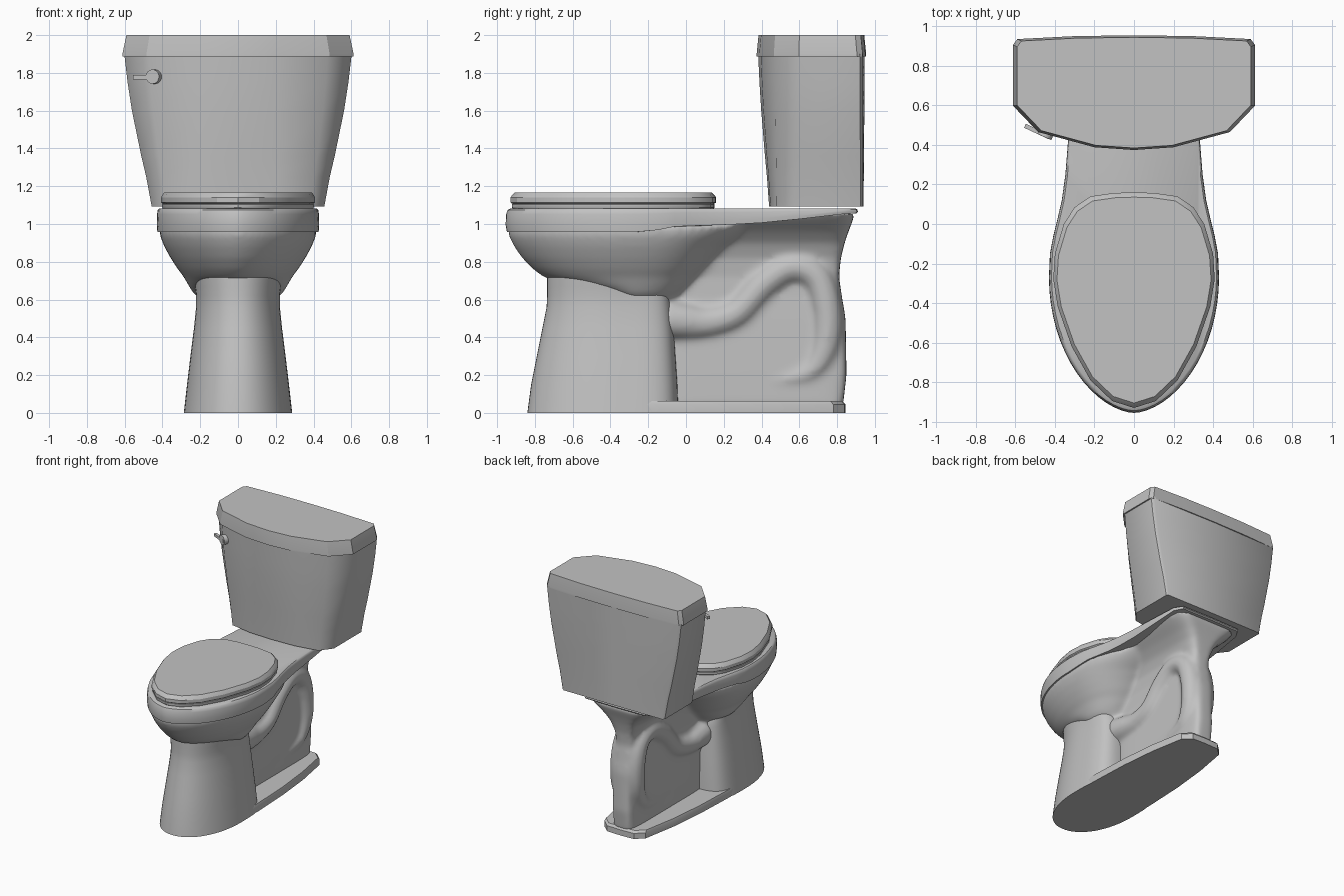
import bpy, bmesh, math
from mathutils import Vector, Matrix

cube = bpy.data.objects.get("Cube")
if cube:
    bpy.data.objects.remove(cube)

mat = bpy.data.materials.new("grey_porcelain")
mat.use_nodes = True
GREY = (0.54, 0.54, 0.54, 1)
mat.diffuse_color = GREY
mat.node_tree.nodes["Principled BSDF"].inputs["Base Color"].default_value = GREY


def add_loft(bm, rings):
    """Skin a list of equal-length closed rings and cap both ends."""
    rows = [[bm.verts.new(p) for p in ring] for ring in rings]
    n = len(rows[0])
    for a, b in zip(rows, rows[1:]):
        for i in range(n):
            j = (i + 1) % n
            bm.faces.new((a[i], a[j], b[j], b[i]))
    bm.faces.new(rows[0][::-1])
    bm.faces.new(rows[-1])


def finish(name, bm, angle=35):
    bmesh.ops.recalc_face_normals(bm, faces=bm.faces[:])
    me = bpy.data.meshes.new(name)
    bm.to_mesh(me)
    bm.free()
    me.materials.append(mat)
    me.polygons.foreach_set("use_smooth", [True] * len(me.polygons))
    me.set_sharp_from_angle(angle=math.radians(angle))
    ob = bpy.data.objects.new(name, me)
    bpy.context.scene.collection.objects.link(ob)
    return ob


def loft(name, rings, angle=35):
    bm = bmesh.new()
    add_loft(bm, rings)
    return finish(name, bm, angle)


def egg(z, hw, y0, y1, yc, pf=1.0, pb=1.0, n=64):
    """Egg outline: half width hw, front y0, back y1, widest at yc."""
    ring = []
    for i in range(n):
        t = 2 * math.pi * i / n
        s, c = math.sin(t), math.cos(t)
        p, yend = (pf, y0) if c > 0 else (pb, y1)
        x = hw * math.copysign(abs(s) ** p, s)
        ring.append(Vector((x, yc + (yend - yc) * abs(c) ** min(p, 1), z)))
    return ring


def mirrored(half):
    """Full outline from a half outline running front centre to back centre."""
    return list(half) + [(-x, y) for x, y in half[-2:0:-1]]


def spline(pts, steps=6):
    """Catmull-Rom samples through the points."""
    ps = [Vector(p) for p in pts]
    ps = [2 * ps[0] - ps[1]] + ps + [2 * ps[-1] - ps[-2]]
    out = []
    for a, b, c, d in zip(ps, ps[1:], ps[2:], ps[3:]):
        for k in range(steps):
            t = k / steps
            out.append(0.5 * (2 * b + (c - a) * t + (2 * a - 5 * b + 4 * c - d) * t * t
                              + (3 * b - a - 3 * c + d) * t ** 3))
    return out + [ps[-2]]


def scaled(outline, z, s, cy):
    return [Vector((p[0] * s, cy + (p[1] - cy) * s, z)) for p in outline]


# Bowl underside, rear column and trapway, fused into one smooth casting
bm = bmesh.new()
bowl = [(0.60, .20, -.34, -.05), (0.635, .238, -.46, -.02), (0.675, .262, -.63, .02),
        (0.72, .287, -.755, .06), (0.76, .318, -.81, .10), (0.82, .357, -.868, .155),
        (0.88, .39, -.91, .22), (0.94, .414, -.94, .31), (1.0, .415, -.94, .40)]
add_loft(bm, [egg(z, w, y0, y1, -.27, 1.15, .9) for z, w, y0, y1 in bowl])
column = [(0.03, .095, .83), (0.2, .095, .85), (0.5, .09, .845), (0.62, .085, .825),
          (0.72, .085, .81), (0.82, .10, .82), (0.9, .135, .84), (0.96, .19, .86),
          (1.01, .25, .88), (1.055, .30, .895)]
add_loft(bm, [egg(z, w, -.12, y, .35, .3, .3) for z, w, y in column])
path = spline([(-.12, .50, .11), (0, .485, .10), (.12, .48, .085), (.27, .53, .08),
               (.41, .68, .08), (.56, .77, .08), (.69, .72, .08), (.745, .55, .08),
               (.74, .36, .075), (.66, .22, .06), (.48, .17, .04), (.32, .16, .03)])
for side in (-1, 1):
    rings = []
    for i, (y, z, r) in enumerate(path):
        d = path[min(i + 1, len(path) - 1)] - path[max(i - 1, 0)]
        across = Vector((0, -d.y, d.x)).normalized()
        ctr = Vector((side * .06, y, z))
        rings.append([ctr + r * (math.cos(a) * across + Vector((math.sin(a), 0, 0)))
                      for a in (2 * math.pi * k / 16 for k in range(16))])
    add_loft(bm, rings)
body = finish("bowl_and_trapway", bm)
rm = body.modifiers.new("fuse", "REMESH")
rm.mode = "VOXEL"
rm.voxel_size = 0.017
rm.use_smooth_shade = True
sm = body.modifiers.new("soften", "SMOOTH")
sm.factor = 0.5
sm.iterations = 8

# Front pedestal
ped = [(0, .287, -.84, -.04), (.15, .27, -.82, -.045), (.3, .252, -.79, -.055),
       (.45, .233, -.76, -.065), (.56, .222, -.738, -.075), (.62, .222, -.735, -.085),
       (.67, .228, -.735, -.11), (.73, .235, -.735, -.16)]
loft("pedestal", [egg(z, w, y0, y1, -.36, .95, .5) for z, w, y0, y1 in ped])

# Foot plate
foot = mirrored([(0, -.82), (.13, -.77), (.22, -.62), (.27, -.38), (.28, -.15),
                 (.265, .2), (.235, .5), (.185, .78), (.12, .84), (0, .845)])
loft("foot_plate", [scaled(foot, z, s, 0) for z, s in ((0, 1), (.045, 1), (.062, .98))])

# Rim and deck in one slab whose lower edge rises toward the back
front = [(p.x, p.y) for p in egg(0, .43, -.955, .4, -.27, 1.15)[:17]]
deck = mirrored(front + [(.425, -.15), (.408, -.06), (.388, .02), (.365, .12), (.347, .25),
                         (.335, .4), (.325, .6), (.31, .84), (.27, .905), (0, .91)])
EDGE = [(-2, .958), (-.2, .958), (-.05, .988), (.2, .995), (.5, 1.012), (.75, 1.048), (2, 1.12)]


def low(y):
    for (y0, z0), (y1, z1) in zip(EDGE, EDGE[1:]):
        if y <= y1:
            return z0 + (z1 - z0) * (y - y0) / (y1 - y0)


rings = []
for f, s in ((0, .965), (0, .993), (.3, 1), (.75, .997), (.93, .988), (1, .97)):
    ring = scaled(deck, 0, s, 0)
    for p in ring:
        p.z = low(p.y) + f * (1.083 - low(p.y))
    rings.append(ring)
loft("rim_and_deck", rings, 40)

# Seat and its closed lid
seat = mirrored([(0, -.93), (.11, -.895), (.22, -.79), (.315, -.62), (.385, -.42),
                 (.408, -.28), (.4, -.15), (.355, 0), (.3, .085), (.22, .14), (.1, .157), (0, .16)])
loft("seat", [scaled(seat, z, s, -.38) for z, s in
              ((1.07, .96), (1.088, .985), (1.104, .985), (1.107, .97))])
loft("seat_lid", [scaled(seat, z, s, -.38) for z, s in
                  ((1.104, .97), (1.114, 1), (1.14, 1), (1.155, .98), (1.168, .955))], 25)

# Tank, blended between a narrow base outline and a wide top outline
base = mirrored([(0, .44), (.2, .447), (.385, .48), (.457, .575), (.457, .925), (.44, .938), (0, .94)])
top = mirrored([(0, .382), (.2, .396), (.475, .472), (.602, .606), (.602, .92), (.58, .936), (0, .946)])
rings = []
for z, t in ((1.093, 0), (1.25, .2), (1.36, .38), (1.6, .72), (1.75, .88), (1.9, 1)):
    rings.append([Vector((a[0] + (b[0] - a[0]) * t, a[1] + (b[1] - a[1]) * t, z))
                  for a, b in zip(base, top)])
loft("tank", rings, 50)

# Tank lid
lid = mirrored([(0, .374), (.2, .388), (.485, .465), (.612, .598), (.612, .905), (.59, .935), (.3, .95), (0, .954)])
loft("tank_lid", [scaled(lid, z, s, .66) for z, s in ((1.888, 1), (1.9, 1), (2.0, .965))], 20)

# Flush handle: round boss and lever lying along the angled front corner
normal = Vector((-.4, -.9, 0)).normalized()
turn = normal.to_track_quat("Z", "Y").to_matrix().to_4x4()
bm = bmesh.new()
bmesh.ops.create_cone(bm, cap_ends=True, segments=20, radius1=.038, radius2=.038, depth=.04,
                      matrix=Matrix.Translation((-.445, .458, 1.78)) @ turn)
finish("handle_boss", bm)
bm = bmesh.new()
lever = Vector((-.12, .056, 0))
rot = Matrix.Rotation(math.atan2(lever.y, lever.x), 4, "Z")
bmesh.ops.create_cube(bm, size=1, matrix=Matrix.Translation((-.49, .468, 1.777)) @ rot
                      @ Matrix.Diagonal((.135, .022, .022, 1)))
finish("handle_lever", bm)
